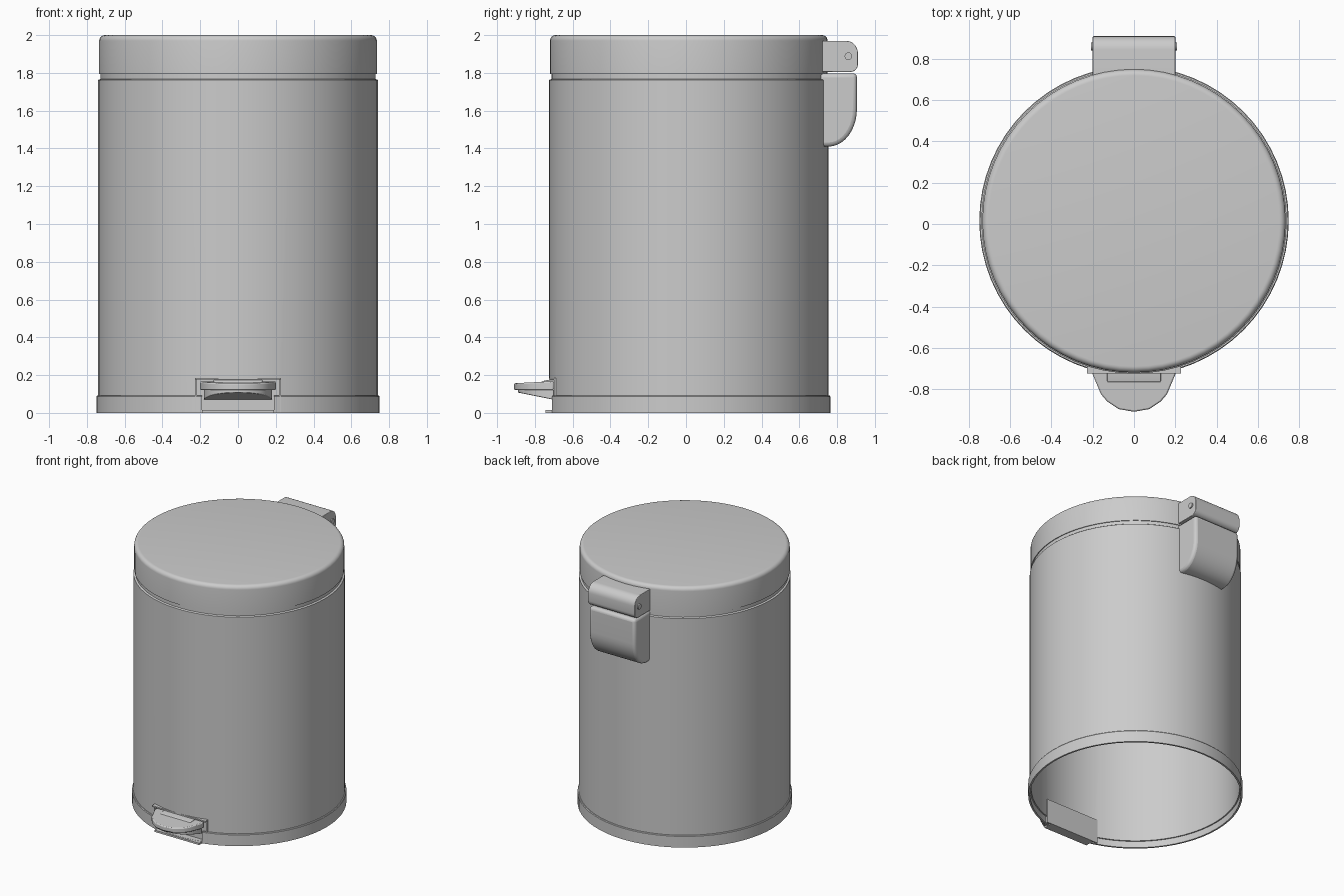
import bpy, bmesh, math

if "Cube" in bpy.data.objects:
    bpy.data.objects.remove(bpy.data.objects["Cube"])

CY = 0.015      # axis of the can
SEGS = 64


def finish(bm, name, angle=35):
    bmesh.ops.recalc_face_normals(bm, faces=bm.faces)
    me = bpy.data.meshes.new(name)
    bm.to_mesh(me)
    bm.free()
    ob = bpy.data.objects.new(name, me)
    bpy.context.collection.objects.link(ob)
    smooth(ob, angle)
    return ob


def smooth(ob, angle=35):
    bpy.ops.object.select_all(action='DESELECT')
    ob.select_set(True)
    bpy.context.view_layer.objects.active = ob
    bpy.ops.object.shade_smooth_by_angle(angle=math.radians(angle))


def lathe(name, profile, closed=True):
    bm = bmesh.new()
    vs = [bm.verts.new((r, CY, z)) for r, z in profile]
    pairs = list(zip(vs, vs[1:])) + ([(vs[-1], vs[0])] if closed else [])
    edges = [bm.edges.new(p) for p in pairs]
    bmesh.ops.spin(bm, geom=vs + edges, cent=(0, CY, 0), axis=(0, 0, 1),
                   angle=2 * math.pi, steps=SEGS)
    bmesh.ops.remove_doubles(bm, verts=bm.verts, dist=1e-5)
    return finish(bm, name)


def box(name, x, y, z):
    bm = bmesh.new()
    bmesh.ops.create_cube(bm, size=1)
    for v in bm.verts:
        v.co = [lo + (c + 0.5) * (hi - lo) for c, (lo, hi) in zip(v.co, (x, y, z))]
    return finish(bm, name)


def side_extrude(name, outline, half, bevel):
    """Extrude a (y, z) outline across x and round its edges."""
    bm = bmesh.new()
    face = bm.faces.new([bm.verts.new((-half, y, z)) for y, z in outline])
    ret = bmesh.ops.extrude_face_region(bm, geom=[face])
    for v in ret['geom']:
        if isinstance(v, bmesh.types.BMVert):
            v.co.x = half
    ob = finish(bm, name)
    mod = ob.modifiers.new('round', 'BEVEL')
    mod.width, mod.segments = bevel, 3
    mod.limit_method, mod.angle_limit = 'ANGLE', math.radians(40)
    return ob


def arc(cy, cz, ry, rz, a0, a1, n=8):
    return [(cy + ry * math.cos(math.radians(a0 + (a1 - a0) * i / n)),
             cz + rz * math.sin(math.radians(a0 + (a1 - a0) * i / n))) for i in range(n + 1)]


def notch(ob, x, z):
    cutter = box('notch_cutter', (-x, x), (-0.95, -0.5), z)
    cutter.hide_render = True
    mod = ob.modifiers.new('notch', 'BOOLEAN')
    mod.operation, mod.object, mod.solver = 'DIFFERENCE', cutter, 'EXACT'
    bpy.context.view_layer.objects.active = ob
    bpy.ops.object.modifier_apply(modifier='notch')
    bpy.data.objects.remove(cutter)
    smooth(ob)


# Hollow can with a stepped neck, open underneath
body = lathe('body', [(0.74, 0.05), (0.74, 1.762), (0.737, 1.765), (0.727, 1.767),
                      (0.727, 1.81), (0.717, 1.81), (0.717, 1.76), (0.728, 1.755), (0.728, 0.05)])
notch(body, 0.228, (-0.1, 0.186))

# Base ring
base = lathe('base_ring', [(0.75, 0), (0.75, 0.086), (0.746, 0.091), (0.737, 0.091), (0.737, 0)])
notch(base, 0.19, (0.015, 0.2))

# Lid with rounded rim
lathe('lid', [(0, 2.0)] + arc(0.705, 1.97, 0.03, 0.03, 90, 0, 6)
      + [(0.735, 1.795), (0.729, 1.795), (0.729, 1.965), (0.70, 1.985), (0, 1.985)], closed=False)

# Shallow pedal recess: back, roof, cheeks and floor
box('recess_back', (-0.228, 0.228), (-0.68, -0.67), (0.0, 0.186))
box('recess_roof', (-0.228, 0.228), (-0.725, -0.67), (0.176, 0.186))
box('recess_floor', (-0.19, 0.19), (-0.745, -0.67), (0.0, 0.014))
for s in (-1, 1):
    box('recess_cheek', sorted((s * 0.228, s * 0.218)), (-0.70, -0.67), (0.0, 0.186))


def pedal_layer(name, scale, bottom, top, bevel):
    """Tongue-shaped slab; bottom and top are functions of y."""
    half = [(0.2, -0.70), (0.2, -0.73), (0.16, -0.825), (0.13, -0.86), (0.075, -0.897), (0.0, -0.91)]
    pts = half + [(-x, y) for x, y in half[-2::-1]]
    pts = [(x * scale, -0.70 + (y + 0.70) * scale) for x, y in pts]
    bm = bmesh.new()
    lo = [bm.verts.new((x, y, bottom(y))) for x, y in pts]
    hi = [bm.verts.new((x, y, top(y))) for x, y in pts]
    bm.faces.new(lo)
    bm.faces.new(hi)
    n = len(pts)
    for i in range(n):
        j = (i + 1) % n
        bm.faces.new((lo[i], lo[j], hi[j], hi[i]))
    ob = finish(bm, name)
    mod = ob.modifiers.new('round', 'BEVEL')
    mod.width, mod.segments = bevel, 2
    mod.limit_method, mod.angle_limit = 'ANGLE', math.radians(50)
    return ob


# Pedal plate, sloped underside and raised heel
pedal_layer('pedal_plate', 1.0, lambda y: 0.12, lambda y: 0.157 + 0.05 * (y + 0.91), 0.007)
pedal_layer('pedal_underside', 0.9, lambda y: 0.07 - 0.2 * (y + 0.70), lambda y: 0.125, 0.003)
side_extrude('pedal_heel', [(-0.68, 0.14), (-0.775, 0.14), (-0.765, 0.168), (-0.72, 0.176),
                            (-0.68, 0.176)], 0.13, 0.005)

# Hinge: upper knuckle on the lid, curved housing on the body
side_extrude('hinge_upper', [(0.70, 1.97)] + arc(0.845, 1.905, 0.065, 0.065, 90, 0)
             + arc(0.87, 1.845, 0.04, 0.04, 0, -90, 5) + [(0.70, 1.805)], 0.2, 0.004)
side_extrude('hinge_housing', [(0.70, 1.798), (0.905, 1.798)]
             + arc(0.755, 1.61, 0.15, 0.2, 0, -90, 10) + [(0.70, 1.41)], 0.197, 0.022)
bpy.ops.mesh.primitive_cylinder_add(vertices=20, radius=0.02, depth=0.418,
                                    location=(0, 0.86, 1.888), rotation=(0, math.pi / 2, 0))
bpy.context.object.name = 'hinge_pin'
smooth(bpy.context.object)
